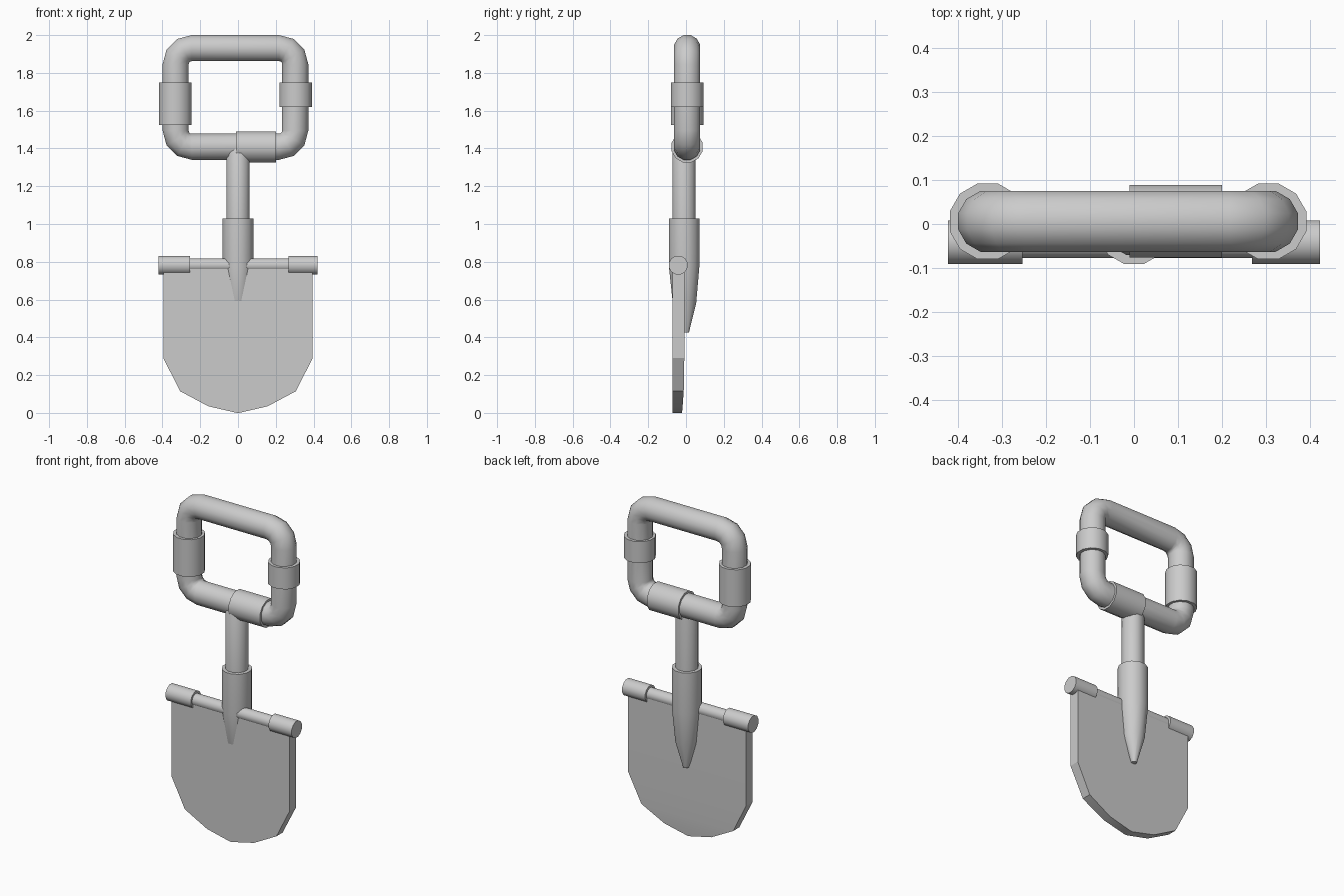
import bpy, bmesh
from math import sin, cos, pi, radians
from mathutils import Vector

if "Cube" in bpy.data.objects:
    bpy.data.objects.remove(bpy.data.objects["Cube"])

SIDES = 12


def finish(name, bm, angle=40):
    bmesh.ops.recalc_face_normals(bm, faces=bm.faces)
    mesh = bpy.data.meshes.new(name)
    bm.to_mesh(mesh)
    bm.free()
    obj = bpy.data.objects.new(name, mesh)
    bpy.context.collection.objects.link(obj)
    bpy.ops.object.select_all(action='DESELECT')
    bpy.context.view_layer.objects.active = obj
    obj.select_set(True)
    bpy.ops.object.shade_smooth_by_angle(angle=radians(angle))
    return obj


def bridge(bm, a, b):
    n = len(a)
    for i in range(n):
        j = (i + 1) % n
        bm.faces.new((a[i], a[j], b[j], b[i]))


def rod(name, axis, rings):
    """Capped rod along 'x' or 'z'; rings are (centre, radius)."""
    bm = bmesh.new()
    loops = []
    for centre, r in rings:
        loop = []
        for i in range(SIDES):
            t = (i + 0.5) * 2 * pi / SIDES
            u, v = r * cos(t), r * sin(t)
            off = (u, v, 0) if axis == 'z' else (0, u, v)
            loop.append(bm.verts.new(Vector(centre) + Vector(off)))
        loops.append(loop)
    for a, b in zip(loops, loops[1:]):
        bridge(bm, a, b)
    bm.faces.new(loops[0])
    bm.faces.new(loops[-1])
    return finish(name, bm)


# Handle loop: round tube swept round a rounded rectangle
HY = 0.006
bend, tube = 0.085, 0.0715
bm = bmesh.new()
loops = []
corners = [(0.218, 1.846), (-0.245, 1.846), (-0.245, 1.494), (0.218, 1.494)]
for k, (cx, cz) in enumerate(corners):
    for s in range(4):
        a = k * pi / 2 + s * pi / 6
        loop = []
        for i in range(SIDES):
            t = (i + 0.5) * 2 * pi / SIDES
            d = bend + tube * cos(t)
            loop.append(bm.verts.new((cx + d * cos(a), HY + tube * sin(t), cz + d * sin(a))))
        loops.append(loop)
for i, loop in enumerate(loops):
    bridge(bm, loop, loops[(i + 1) % len(loops)])
finish("handle_loop", bm)

# Sleeves on the handle
rod("left_grip_sleeve", 'z', [((-0.332, HY, 1.525), 0.089), ((-0.332, HY, 1.75), 0.089)])
rod("right_grip_sleeve", 'z', [((0.305, HY, 1.62), 0.089), ((0.305, HY, 1.75), 0.089)])
rod("lower_grip_sleeve", 'x', [((-0.01, HY, 1.408), 0.085), ((0.2, HY, 1.408), 0.085)])

# Shaft and tapered socket
SY = -0.010
rod("shaft", 'z', [((0, SY, 0.95), 0.063), ((0, SY, 1.385), 0.063), ((0, SY + 0.01, 1.44), 0.045)])
rod("socket", 'z', [((0, 0, 0.425), 0.016), ((0, -0.008, 0.58), 0.064),
                    ((0, SY, 0.78), 0.084), ((0, SY, 1.028), 0.084)])

# Crossbar with end caps
BY, BZ = -0.041, 0.782
rod("crossbar", 'x', [((-0.38, BY, BZ), 0.037), ((0.38, BY, BZ), 0.037)])
for name, x0, x1 in (("left_cap", -0.422, -0.253), ("right_cap", 0.268, 0.422)):
    rod(name, 'x', [((x0, BY, BZ), 0.051), ((x1, BY, BZ), 0.051)])

# Blade: rows of (height, half width, back y)
rows = [(0.785, 0.395, -0.009), (0.29, 0.395, -0.009), (0.115, 0.307, -0.012),
        (0.035, 0.157, -0.018), (0.0, 0.006, -0.021)]
bm = bmesh.new()
loops = []
for z, w, back in rows:
    pts = [(-w, -0.071), (w, -0.071), (w, back), (-w, back)]
    loops.append([bm.verts.new((x, y, z)) for x, y in pts])
for a, b in zip(loops, loops[1:]):
    bridge(bm, a, b)
bm.faces.new(loops[0])
bm.faces.new(loops[-1])
finish("blade", bm, 20)
